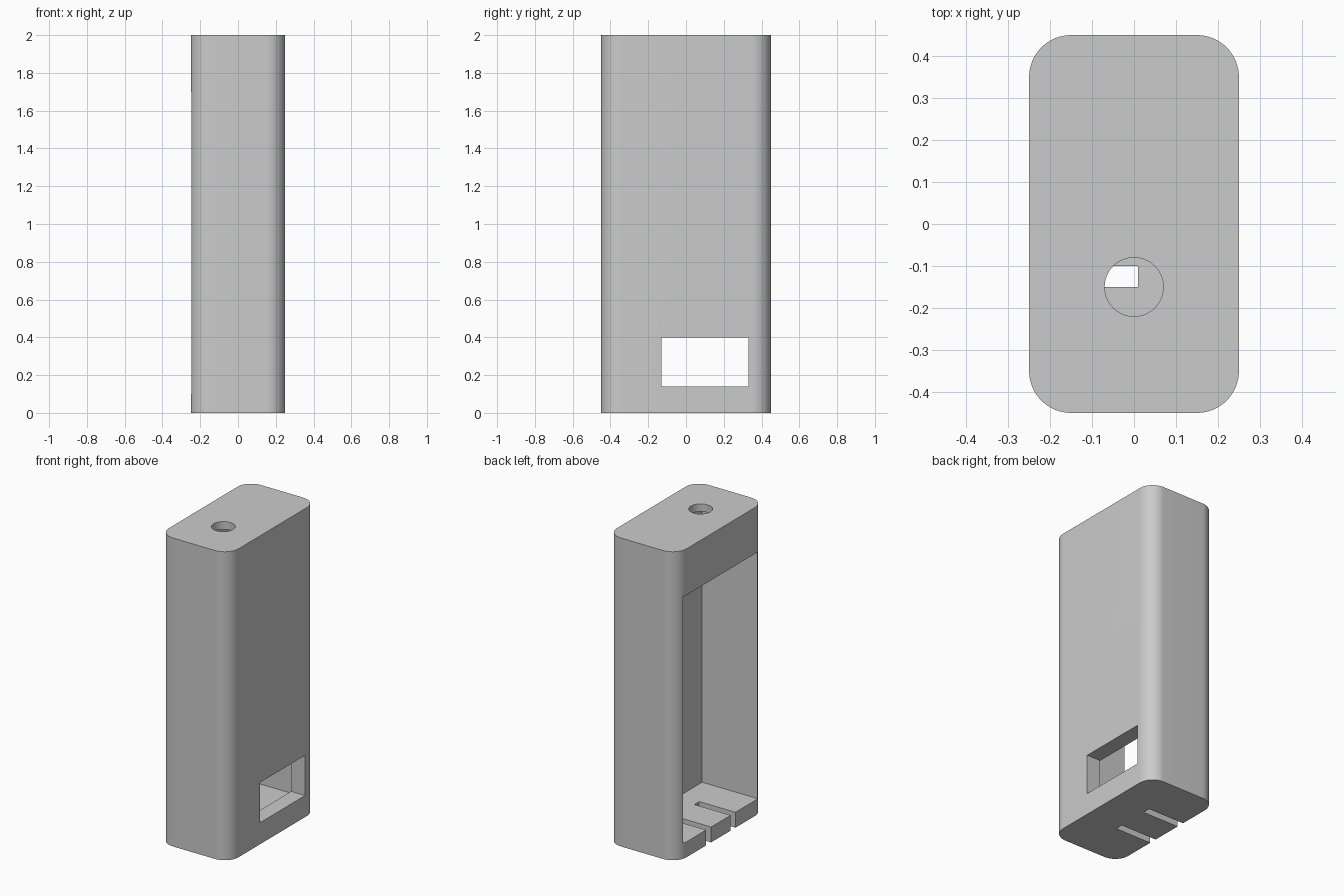
import bpy
import bmesh
import math

cube = bpy.data.objects.get("Cube")
if cube:
    bpy.data.objects.remove(cube, do_unlink=True)

grey = bpy.data.materials.new("plain_grey")
grey.use_nodes = True
colour = (0.6, 0.6, 0.6, 1)
grey.diffuse_color = colour
grey.node_tree.nodes["Principled BSDF"].inputs["Base Color"].default_value = colour


def add_object(name, bm):
    mesh = bpy.data.meshes.new(name)
    bmesh.ops.recalc_face_normals(bm, faces=bm.faces)
    bm.to_mesh(mesh)
    bm.free()
    mesh.materials.append(grey)
    obj = bpy.data.objects.new(name, mesh)
    bpy.context.collection.objects.link(obj)
    return obj


def prism(name, outline, z0, z1):
    """Extrude a flat outline from z0 up to z1."""
    bm = bmesh.new()
    face = bm.faces.new([bm.verts.new((x, y, z0)) for x, y in outline])
    top = bmesh.ops.extrude_face_region(bm, geom=[face])["geom"]
    verts = [v for v in top if isinstance(v, bmesh.types.BMVert)]
    bmesh.ops.translate(bm, vec=(0, 0, z1 - z0), verts=verts)
    return add_object(name, bm)


def box(name, x, y, z):
    return prism(name, [(x[0], y[0]), (x[1], y[0]), (x[1], y[1]), (x[0], y[1])], *z)


def arc(cx, cy, radius, start, sweep, steps):
    angles = [math.radians(start + sweep * i / steps) for i in range(steps + 1)]
    return [(cx + radius * math.cos(a), cy + radius * math.sin(a)) for a in angles]


# Outer case with rounded upright corners
outline = []
for i, (sx, sy) in enumerate([(1, 1), (-1, 1), (-1, -1), (1, -1)]):
    outline += arc(sx * 0.15, sy * 0.35, 0.1, 90 * i, 90, 16)
case = prism("case", outline, 0, 2)

# Cavity, side opening, window, cable slots and top hole
cutters = [
    box("cavity", (-0.15, 0.15), (-0.38, 0.38), (0.1, 1.95)),
    box("side_opening", (-0.4, 0.0), (-0.38, 0.38), (0.1, 1.7)),
    box("window", (0.1, 0.4), (-0.13, 0.33), (0.14, 0.4)),
    box("back_slot", (-0.4, 0.01), (0.1, 0.15), (-0.1, 0.2)),
    box("front_slot", (-0.4, 0.01), (-0.15, -0.1), (-0.1, 0.2)),
    prism("top_hole", arc(0, -0.15, 0.07, 0, 360, 48)[:-1], 1.9, 2.1),
]

bpy.context.view_layer.objects.active = case
for cutter in cutters:
    cutter.hide_render = True
    cut = case.modifiers.new(cutter.name, "BOOLEAN")
    cut.operation = "DIFFERENCE"
    cut.solver = "EXACT"
    cut.object = cutter
    bpy.ops.object.modifier_apply(modifier=cut.name)
for cutter in cutters:
    bpy.data.objects.remove(cutter, do_unlink=True)

# Smooth round walls with crisp edges
bpy.ops.object.select_all(action="DESELECT")
case.select_set(True)
bpy.ops.object.shade_smooth_by_angle(angle=math.radians(30))
